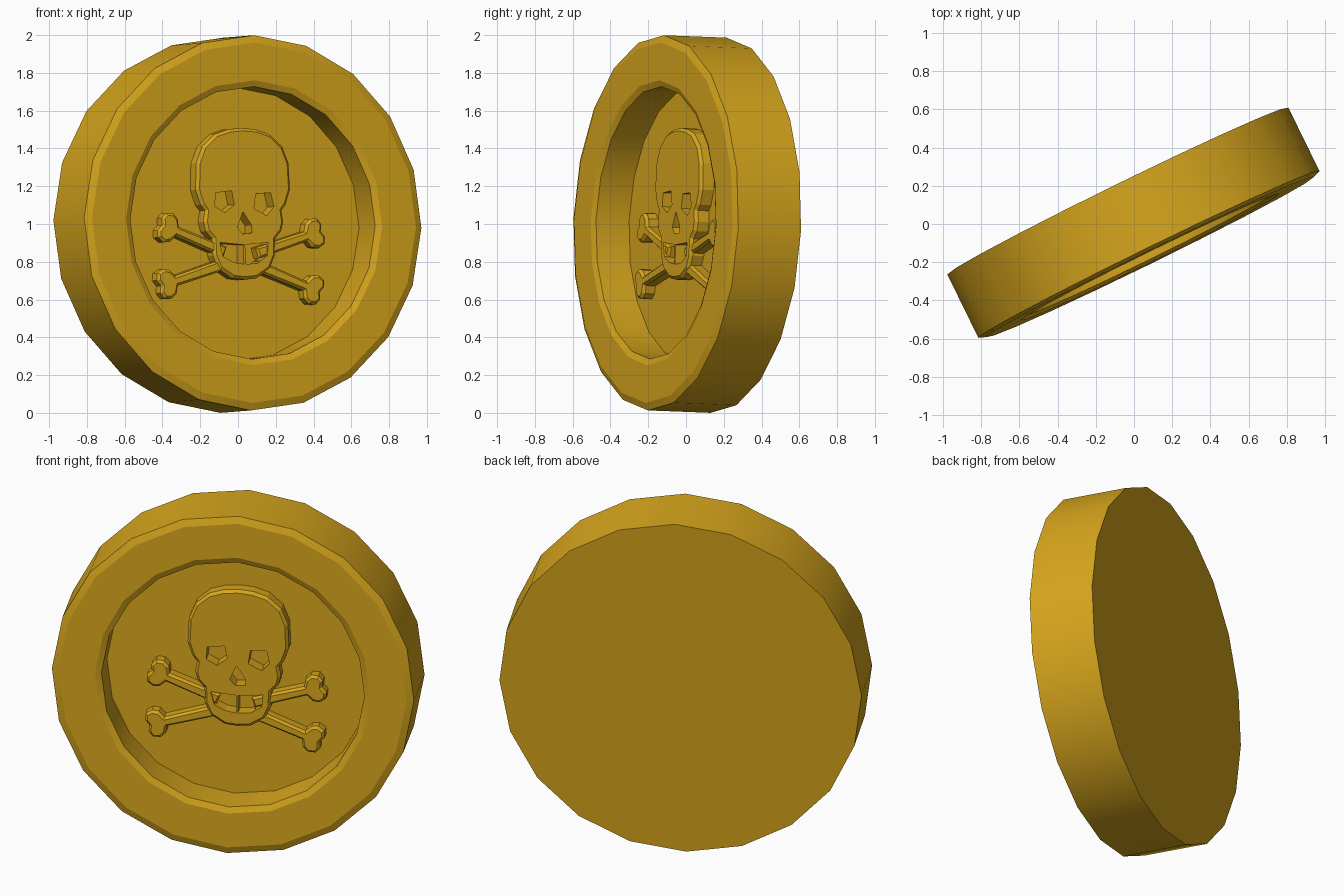
import bpy, bmesh, math
from mathutils import Matrix, Vector

if "Cube" in bpy.data.objects:
    bpy.data.objects.remove(bpy.data.objects["Cube"])

gold = bpy.data.materials.new("gold")
gold.diffuse_color = (0.68, 0.38, 0.012, 1)
gold.use_nodes = True
gold.node_tree.nodes["Principled BSDF"].inputs["Base Color"].default_value = gold.diffuse_color

# Coin frame: right / up / outward axes, origin on the middle of the sunken floor
yaw, tilt = math.radians(26.1), math.radians(2)
U = Vector((math.cos(yaw), math.sin(yaw), 0))
N = Vector((math.sin(yaw) * math.cos(tilt), -math.cos(yaw) * math.cos(tilt), math.sin(tilt)))
V = N.cross(U)
FRAME = Matrix((U, V, N)).transposed().to_4x4()
FRAME.translation = Vector((0, 0, 1)) - N * 0.0175


def finish(name, bm):
    bmesh.ops.recalc_face_normals(bm, faces=bm.faces)
    mesh = bpy.data.meshes.new(name)
    bm.to_mesh(mesh)
    bm.free()
    ob = bpy.data.objects.new(name, mesh)
    ob.matrix_world = FRAME
    mesh.materials.append(gold)
    bpy.context.collection.objects.link(ob)
    return ob


def lathe(name, profile, sides, roll):
    bm = bmesh.new()
    rings = []
    for r, h in profile:
        angles = [roll + 2 * math.pi * i / sides for i in range(sides)]
        rings.append([bm.verts.new((r * math.cos(a), r * math.sin(a), h)) for a in angles])
    for a, b in zip(rings, rings[1:]):
        for i in range(sides):
            j = (i + 1) % sides
            bm.faces.new((a[i], a[j], b[j], b[i]))
    bm.faces.new(rings[0])
    bm.faces.new(rings[-1])
    return finish(name, bm)


def plate(name, outline, low, high, chamfer=0.0):
    """Extruded outline, optionally with a chamfered top edge."""
    bm = bmesh.new()
    face = bm.faces.new([bm.verts.new((u, v, low)) for u, v in outline])
    face.normal_update()
    if face.normal.z < 0:
        face.normal_flip()
    depth = high - low - chamfer
    top = bmesh.ops.extrude_face_region(bm, geom=[face], use_keep_orig=True)["geom"]
    bmesh.ops.translate(bm, verts=[g for g in top if isinstance(g, bmesh.types.BMVert)],
                        vec=(0, 0, depth))
    bmesh.ops.recalc_face_normals(bm, faces=bm.faces)
    if chamfer:
        cap = max(bm.faces, key=lambda f: f.calc_center_median().z)
        bmesh.ops.inset_individual(bm, faces=[cap], thickness=chamfer, depth=chamfer)
    return finish(name, bm)


# Coin body with a chamfered rim and a sunken face
coin = lathe("coin_body", [(0.994, -0.175), (0.994, 0.195), (0.955, 0.21), (0.755, 0.21),
                           (0.722, 0.195), (0.722, 0.0)], 20, math.radians(-1.5))
bpy.context.view_layer.objects.active = coin
coin.select_set(True)
bpy.ops.object.shade_smooth_by_angle(angle=math.radians(20))

# Skull relief, mirrored from half an outline
half = [(0, .507), (.08, .50), (.16, .475), (.235, .41), (.272, .32), (.278, .18), (.25, .10),
        (.225, .07), (.235, .01), (.222, -.04), (.185, -.08), (.182, -.17), (.15, -.24),
        (.07, -.29), (0, -.297)]
outline = half + [(-u, v) for u, v in reversed(half[1:-1])]
skull = plate("skull", [(u + 0.008, v) for u, v in outline], -0.01, 0.08, 0.016)

# Eye, nose and mouth openings reaching the coin floor
holes = {
    "eye_left": [(-.16, .163), (-.065, .174), (-.05, .10), (-.105, .058), (-.165, .09)],
    "eye_right": [(.077, .158), (.165, .163), (.183, .09), (.14, .042), (.065, .08)],
    "nose": [(0, .063), (.05, -.01), (.05, -.05), (-.005, -.055), (-.035, -.02)],
    "mouth_left": [(-.14, -.10), (0, -.112), (0, -.215), (-.06, -.205), (-.12, -.175)],
    "mouth_right": [(.01, -.112), (.147, -.10), (.14, -.17), (.08, -.21), (.01, -.215)],
}
for name, pts in holes.items():
    cutter = plate(name + "_cutter", pts, -0.05, 0.15)
    bpy.context.view_layer.objects.active = skull
    mod = skull.modifiers.new(name, "BOOLEAN")
    mod.operation, mod.solver, mod.object = "DIFFERENCE", "EXACT", cutter
    bpy.context.view_layer.update()
    bpy.ops.object.modifier_apply(modifier=name)
    bpy.data.objects.remove(cutter)

# Crossed bones: four arms, each meeting behind the jaw
arm = [(.10, .03), (.40, .027), (.42, .065), (.455, .082), (.495, .07), (.51, .035), (.495, 0)]
arm = arm + [(u, -v) for u, v in reversed(arm[:-1])]
for name, deg in (("upper_left", 159), ("lower_right", -21), ("upper_right", 17),
                  ("lower_left", 197)):
    c, s = math.cos(math.radians(deg)), math.sin(math.radians(deg))
    pts = [(u * c - v * s - 0.005, u * s + v * c - 0.185) for u, v in arm]
    plate("bone_" + name, pts, -0.01, 0.07, 0.015)
